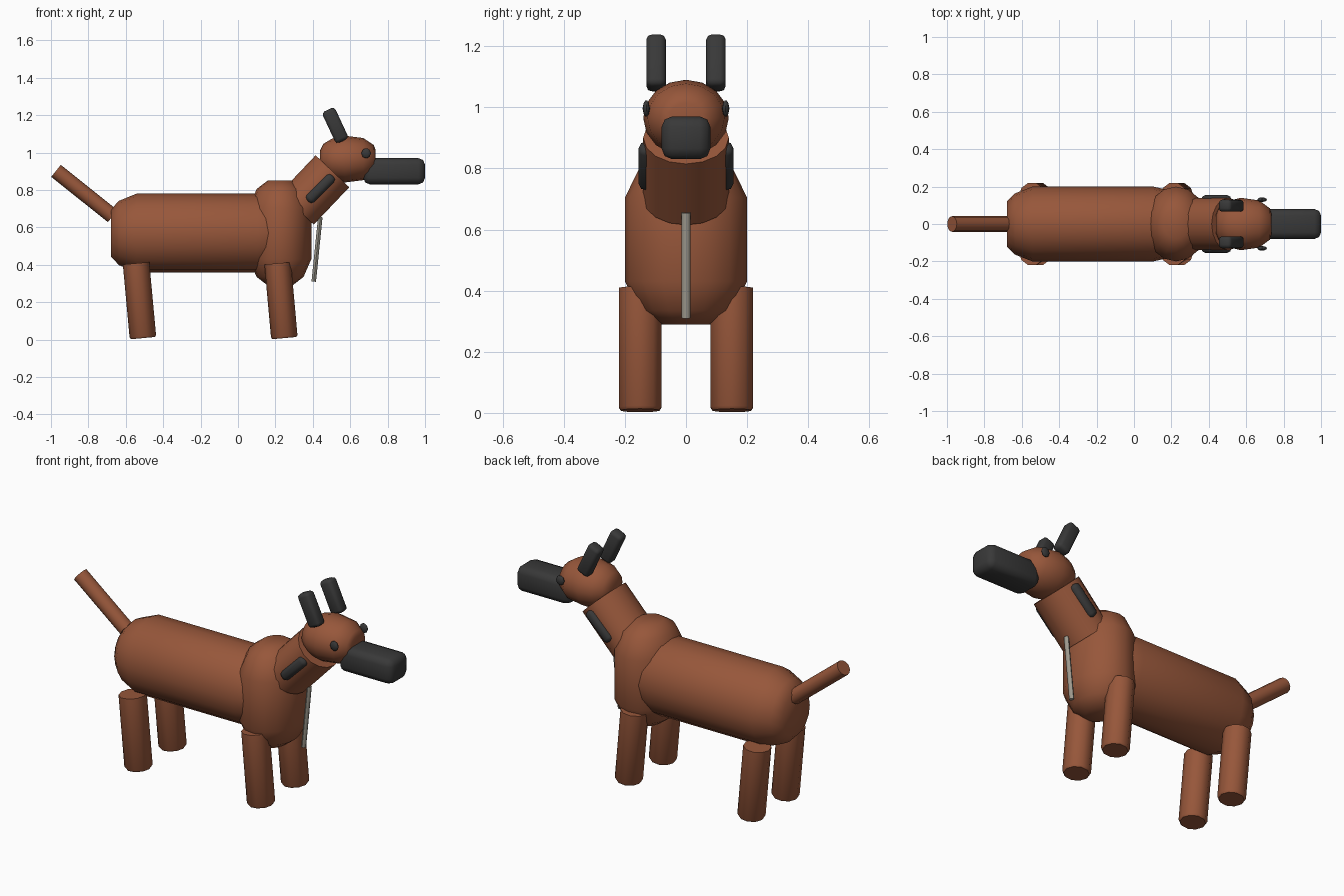
import bpy, bmesh, math
from mathutils import Matrix, Vector

cube = bpy.data.objects.get("Cube")
if cube:
    bpy.data.objects.remove(cube, do_unlink=True)


def material(name, rgb):
    m = bpy.data.materials.new(name)
    m.use_nodes = True
    m.diffuse_color = (*rgb, 1)
    m.node_tree.nodes["Principled BSDF"].inputs["Base Color"].default_value = (*rgb, 1)
    return m


BROWN = material("brown coat", (0.31, 0.095, 0.043))
DARK = material("charcoal", (0.04, 0.04, 0.04))
GREY = material("warm grey", (0.34, 0.32, 0.27))


def finish(name, bm, mat, matrix, bevel=0):
    bm.transform(matrix)
    bmesh.ops.recalc_face_normals(bm, faces=bm.faces)
    mesh = bpy.data.meshes.new(name)
    bm.to_mesh(mesh)
    bm.free()
    mesh.materials.append(mat)
    ob = bpy.data.objects.new(name, mesh)
    bpy.context.collection.objects.link(ob)
    bpy.ops.object.select_all(action='DESELECT')
    ob.select_set(True)
    bpy.context.view_layer.objects.active = ob
    if bevel:
        mod = ob.modifiers.new("rounded edges", 'BEVEL')
        mod.width = bevel
        mod.segments = 2
        bpy.ops.object.modifier_apply(modifier=mod.name)
    bpy.ops.object.shade_smooth_by_angle(angle=math.radians(50))
    return ob


def lathe(name, start, end, radii, profile, mat, y=0, sides=16):
    """Turned part between two (x, z) points; profile holds (fraction along, fraction of radius)."""
    dx, dz = end[0] - start[0], end[1] - start[1]
    length = math.hypot(dx, dz)
    bm = bmesh.new()
    rings = []
    for t, r in profile:
        ring = []
        for i in range(sides):
            a = math.tau * i / sides
            ring.append(bm.verts.new((radii[0] * r * math.cos(a),
                                      radii[1] * r * math.sin(a), t * length)))
        rings.append(ring)
    for lo, hi in zip(rings, rings[1:]):
        for i in range(sides):
            j = (i + 1) % sides
            bm.faces.new((lo[i], lo[j], hi[j], hi[i]))
    bm.faces.new(rings[0][::-1])
    bm.faces.new(rings[-1])
    matrix = Matrix.Translation((start[0], y, start[1])) @ Matrix.Rotation(math.atan2(dx, dz), 4, 'Y')
    return finish(name, bm, mat, matrix)


def box(name, centre, size, tilt, bevel, mat):
    bm = bmesh.new()
    bmesh.ops.create_cube(bm, size=1)
    matrix = (Matrix.Translation(centre) @ Matrix.Rotation(math.radians(tilt), 4, 'Y')
              @ Matrix.Diagonal((*size, 1)))
    return finish(name, bm, mat, matrix, bevel)


STRAIGHT = [(0, 1), (1, 1)]
FOOT = [(0, 1), (0.975, 1), (1, 0.9)]

# Trunk with rounded ends, and the deep chest
lathe("body", (-0.68, 0.57), (0.30, 0.57), (0.21, 0.2),
      [(0, 0.6), (0.045, 0.82), (0.14, 1), (0.8, 1), (0.93, 0.85), (1, 0.6)], BROWN)
lathe("chest", (0.225, 0.29), (0.225, 0.85), (0.167, 0.2),
      [(0, 0.4), (0.08, 0.75), (0.25, 1), (0.74, 1), (0.92, 0.75), (1, 0.4)], BROWN)

# Neck, head and snout
lathe("neck", (0.315, 0.70), (0.505, 0.90), (0.124, 0.14), STRAIGHT, BROWN)
lathe("head", (0.438, 0.965), (0.735, 0.965), (0.125, 0.14),
      [(0, 0.35), (0.06, 0.65), (0.22, 0.88), (0.45, 1), (0.78, 0.9), (0.97, 0.6), (1, 0.4)], BROWN)
box("snout", (0.835, 0, 0.9), (0.33, 0.16, 0.14), 0, 0.035, DARK)

# Tail and chest strip
lathe("tail", (-0.67, 0.66), (-0.973, 0.902), (0.041, 0.042), STRAIGHT, BROWN, sides=12)
lathe("chest_strip", (0.405, 0.31), (0.44, 0.655), (0.012, 0.014), STRAIGHT, GREY, sides=8)

# Paired parts
for side, s in (("left", 1), ("right", -1)):
    lathe(f"front_leg_{side}", (0.212, 0.408), (0.248, 0.008), (0.071, 0.073), FOOT, BROWN, s * 0.15, 10)
    lathe(f"hind_leg_{side}", (-0.545, 0.408), (-0.508, 0.008), (0.071, 0.073), FOOT, BROWN, s * 0.15, 10)
    box(f"ear_{side}", (0.52, s * 0.098, 1.145), (0.075, 0.064, 0.185), -25, 0.018, DARK)
    box(f"neck_patch_{side}", (0.44, s * 0.13, 0.808), (0.19, 0.05, 0.055), -45, 0.02, DARK)
    lathe(f"eye_{side}", (0.685, 0.97), (0.685, 1.022), (0.026, 0.012),
          [(0, 0.25), (0.15, 0.71), (0.5, 1), (0.85, 0.71), (1, 0.25)], DARK, s * 0.13, 12)
